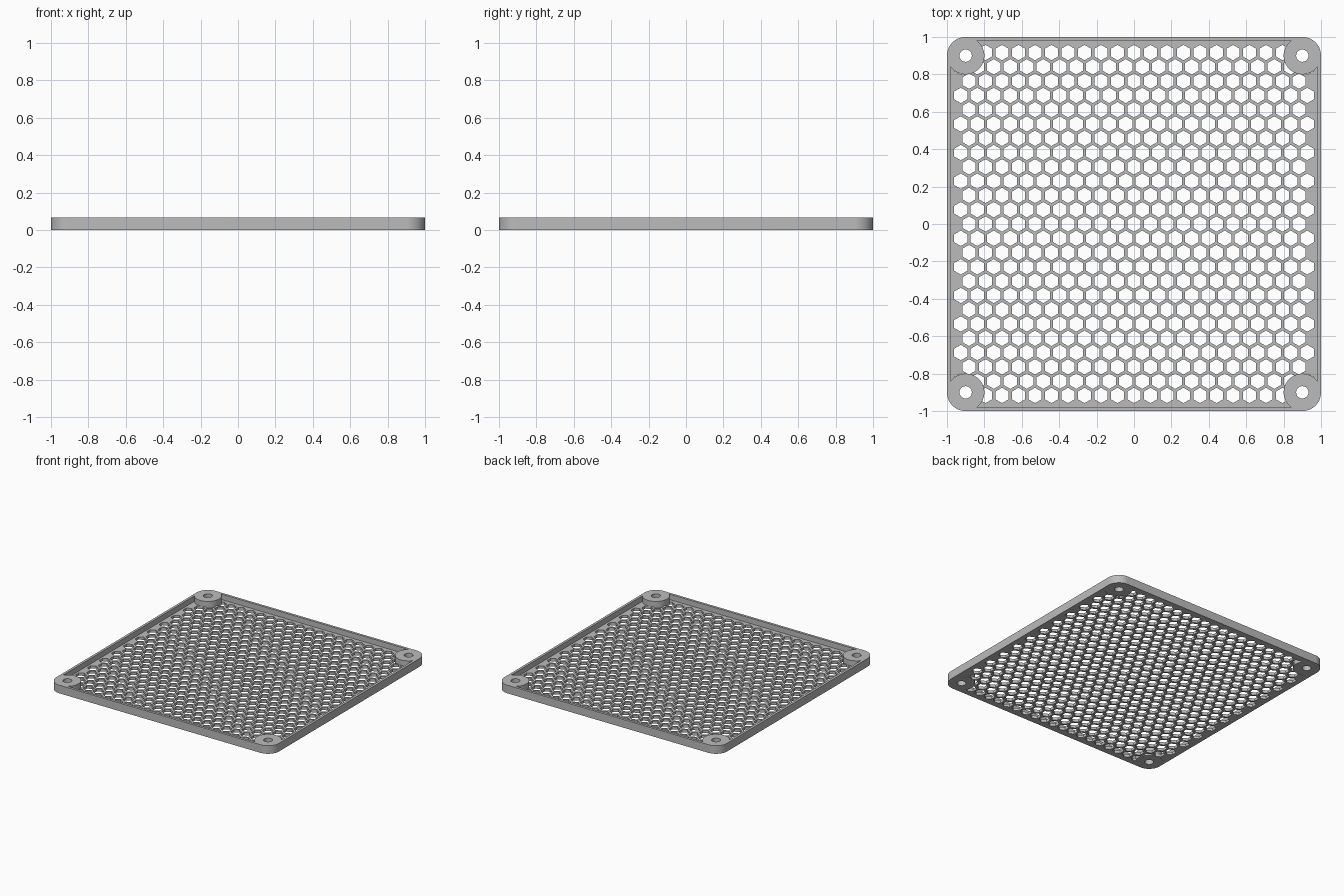
import bpy, bmesh
from math import pi, cos, sin, sqrt

# Main sizes
HALF, HEIGHT, FLOOR, WALL = 1.0, 0.066, 0.022, 0.02
BOSS, BOLT_R, CORNER_R = 0.9, 0.033, 0.1
PITCH, HOLE_WIDTH = 0.0882, 0.0715

default = bpy.data.objects.get("Cube")
if default:
    bpy.data.objects.remove(default, do_unlink=True)


def circle(cx, cy, r, n, start=0.0):
    return [(cx + r * cos(start + 2 * pi * i / n), cy + r * sin(start + 2 * pi * i / n))
            for i in range(n)]


def rounded_square(r, n=16):
    # Quarter arcs around the four boss centres
    pts = []
    for q, (sx, sy) in enumerate([(1, 1), (-1, 1), (-1, -1), (1, -1)]):
        for i in range(n + 1):
            a = (q + i / n) * pi / 2
            pts.append((sx * BOSS + r * cos(a), sy * BOSS + r * sin(a)))
    return pts


def prisms(name, outlines, z0, z1):
    # One object holding an upright prism for each outline
    bm = bmesh.new()
    for pts in outlines:
        low = [bm.verts.new((x, y, z0)) for x, y in pts]
        high = [bm.verts.new((x, y, z1)) for x, y in pts]
        bm.faces.new(low[::-1])
        bm.faces.new(high)
        for i in range(len(pts)):
            j = (i + 1) % len(pts)
            bm.faces.new((low[i], low[j], high[j], high[i]))
    mesh = bpy.data.meshes.new(name)
    bm.to_mesh(mesh)
    bm.free()
    obj = bpy.data.objects.new(name, mesh)
    bpy.context.collection.objects.link(obj)
    return obj


def select(obj):
    bpy.ops.object.select_all(action='DESELECT')
    obj.select_set(True)
    bpy.context.view_layer.objects.active = obj


def cut(obj, cutter):
    mod = obj.modifiers.new("cut", 'BOOLEAN')
    mod.operation = 'DIFFERENCE'
    mod.solver = 'EXACT'
    mod.object = cutter
    select(obj)
    bpy.ops.object.modifier_apply(modifier=mod.name)


# Honeycomb layout: even rows centred on x = 0, odd rows shifted by half a pitch
row_step = PITCH * sqrt(3) / 2
hexes = []
for row in range(-12, 13):
    odd = row % 2
    count = 22 if odd else 21
    for i in range(count):
        x = (i - (count - 1) / 2) * PITCH
        hexes.append(circle(x, row * row_step, HOLE_WIDTH / sqrt(3), 6, pi / 6))

corners = [(sx * BOSS, sy * BOSS) for sx in (-1, 1) for sy in (-1, 1)]

# Panel and the shapes removed from it
panel = prisms("honeycomb_panel", [rounded_square(CORNER_R)], 0, HEIGHT)
pocket = prisms("pocket_cutter", [rounded_square(CORNER_R - WALL)], FLOOR, 0.12)
honeycomb = prisms("honeycomb_cutter", hexes, -0.05, 0.05)
bosses = prisms("boss_keeper", [circle(x, y, CORNER_R, 64) for x, y in corners], -0.2, 0.2)
bolts = prisms("bolt_cutter", [circle(x, y, BOLT_R, 32) for x, y in corners], -0.1, 0.15)

# Keep the corner bosses solid, then cut tray, honeycomb and bolt holes
cut(pocket, bosses)
cut(honeycomb, bosses)
for cutter in (pocket, honeycomb, bolts):
    cut(panel, cutter)
for helper in (pocket, honeycomb, bosses, bolts):
    bpy.data.objects.remove(helper, do_unlink=True)

# Single grey material
grey = bpy.data.materials.new("plain_grey")
grey.use_nodes = True
colour = (0.5, 0.5, 0.5, 1)
grey.diffuse_color = colour
grey.node_tree.nodes["Principled BSDF"].inputs["Base Color"].default_value = colour
panel.data.materials.clear()
panel.data.materials.append(grey)
for face in panel.data.polygons:
    face.material_index = 0

select(panel)
bpy.ops.object.shade_smooth_by_angle(angle=pi / 6)
